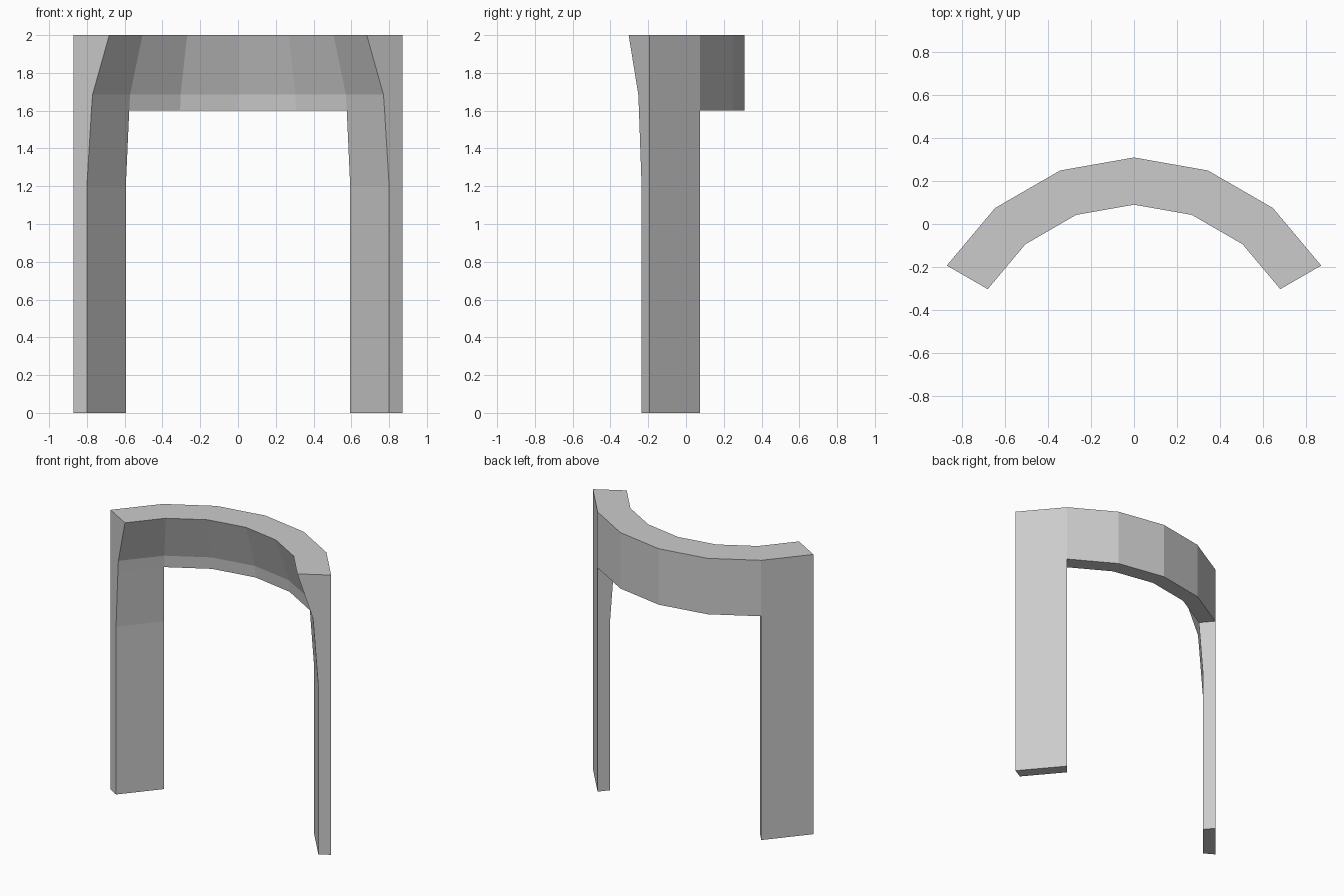
import bpy, bmesh
from math import sin, cos, radians

if "Cube" in bpy.data.objects:
    bpy.data.objects.remove(bpy.data.objects["Cube"])

# Curved arch: outer wall is vertical, inner wall flares toward the top
CENTRE_Y = -0.697
R_OUT = 1.007
ANGLES = [-60, -40, -20, 0, 20, 40, 60]
PROFILE = [(0, 0.924), (1.2, 0.924), (1.6, 0.896), (1.685, 0.889), (2.0, 0.787)]  # z, inner radius
LINTEL_ROW = 2  # rows from here up span the whole arc

bm = bmesh.new()
cache = {}


def vert(i, j, outer):
    key = (i, j, outer)
    if key not in cache:
        z, r_in = PROFILE[j]
        r = R_OUT if outer else r_in
        a = radians(ANGLES[i])
        cache[key] = bm.verts.new((r * sin(a), CENTRE_Y + r * cos(a), z))
    return cache[key]


def solid(i, j):
    if not (0 <= i < len(ANGLES) - 1 and 0 <= j < len(PROFILE) - 1):
        return False
    return j >= LINTEL_ROW or i in (0, len(ANGLES) - 2)


# Walls for every filled cell, plus caps where the neighbouring cell is empty
for i in range(len(ANGLES) - 1):
    for j in range(len(PROFILE) - 1):
        if not solid(i, j):
            continue
        ring = [(i, j), (i + 1, j), (i + 1, j + 1), (i, j + 1)]
        for outer in (True, False):
            bm.faces.new([vert(a, b, outer) for a, b in ring])
        neighbours = [(i, j - 1), (i + 1, j), (i, j + 1), (i - 1, j)]
        for k, n in enumerate(neighbours):
            if not solid(*n):
                p, q = ring[k], ring[(k + 1) % 4]
                bm.faces.new([vert(*p, True), vert(*q, True),
                              vert(*q, False), vert(*p, False)])

bmesh.ops.recalc_face_normals(bm, faces=bm.faces)
mesh = bpy.data.meshes.new("curved_arch")
bm.to_mesh(mesh)
bm.free()
bpy.context.collection.objects.link(bpy.data.objects.new("curved_arch", mesh))
